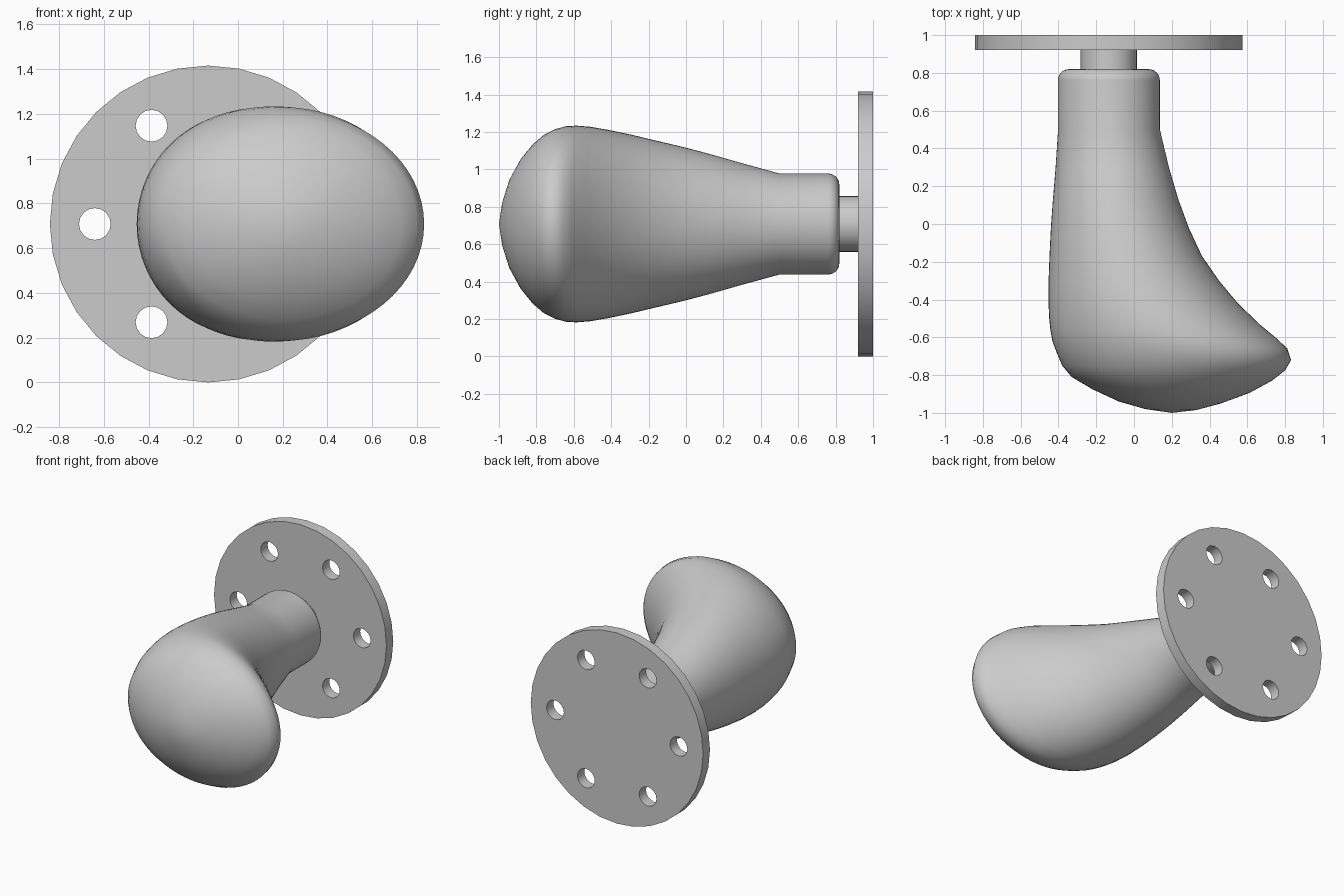
import bpy, bmesh, math
from mathutils import Matrix, Vector

if "Cube" in bpy.data.objects:
    bpy.data.objects.remove(bpy.data.objects["Cube"])

CX, CZ = -0.133, 0.708   # axis of the mounting plate and neck

grey = bpy.data.materials.new("satin_grey")
grey.diffuse_color = (0.6, 0.6, 0.6, 1)
grey.use_nodes = True
grey.node_tree.nodes["Principled BSDF"].inputs["Base Color"].default_value = grey.diffuse_color


def add_cylinder(bm, x, z, y0, y1, r, sides):
    m = Matrix.Translation((x, (y0 + y1) / 2, z)) @ Matrix.Rotation(math.pi / 2, 4, 'X')
    bmesh.ops.create_cone(bm, cap_ends=True, segments=sides, radius1=r, radius2=r,
                          depth=y1 - y0, matrix=m)


def make_object(name, bm):
    bmesh.ops.recalc_face_normals(bm, faces=bm.faces)
    mesh = bpy.data.meshes.new(name)
    bm.to_mesh(mesh)
    bm.free()
    mesh.materials.append(grey)
    ob = bpy.data.objects.new(name, mesh)
    bpy.context.collection.objects.link(ob)
    return ob


def smooth(ob, angle=35):
    bpy.ops.object.select_all(action='DESELECT')
    ob.select_set(True)
    bpy.context.view_layer.objects.active = ob
    bpy.ops.object.shade_smooth_by_angle(angle=math.radians(angle))


# Mounting plate with six screw holes
bm = bmesh.new()
add_cylinder(bm, CX, CZ, 0.92, 1.0, 0.708, 32)
plate = make_object("mounting_plate", bm)

bm = bmesh.new()
for i in range(6):
    a = math.radians(60 * i)
    add_cylinder(bm, CX + 0.507 * math.cos(a), CZ + 0.507 * math.sin(a), 0.85, 1.07, 0.071, 16)
cutter = make_object("screw_hole_cutter", bm)
cutter.hide_render = True

mod = plate.modifiers.new("screw_holes", 'BOOLEAN')
mod.operation = 'DIFFERENCE'
mod.solver = 'EXACT'
mod.object = cutter
bpy.context.view_layer.objects.active = plate
bpy.ops.object.modifier_apply(modifier=mod.name)
bpy.data.objects.remove(cutter)
smooth(plate)

# Spindle between plate and knob
bm = bmesh.new()
add_cylinder(bm, CX, CZ, 0.80, 0.93, 0.149, 32)
smooth(make_object("spindle", bm))

# Knob: elliptical rings (left x, left y, right x, right y, half height)
rings = []
for k in range(7):   # rounded shoulder of the neck
    a = math.radians(15 * k)
    r = 0.21 + 0.06 * math.sin(a)
    y = 0.76 + 0.06 * math.cos(a)
    rings.append((CX - r, y, CX + r, y, r))
rings += [
    (-.402, .50, .137, .50, .27),
    (-.415, .30, .185, .30, .325),
    (-.430, .12, .235, .13, .375),
    (-.440, -.02, .290, -.02, .413),
    (-.447, -.16, .360, -.17, .447),
    (-.452, -.29, .450, -.30, .478),
    (-.453, -.40, .550, -.42, .502),
    (-.450, -.49, .670, -.535, .520),
    (-.443, -.56, .760, -.61, .526),
    (-.432, -.62, .812, -.66, .523),
    (-.410, -.68, .832, -.72, .507),
    (-.380, -.75, .800, -.775, .475),
    (-.330, -.81, .730, -.83, .425),
    (-.220, -.875, .610, -.895, .345),
    (-.080, -.94, .460, -.95, .235),
    (.060, -.98, .330, -.985, .115),
]
SIDES = 64
bm = bmesh.new()
loops = []
for xl, yl, xr, yr, h in rings:
    mid = Vector(((xl + xr) / 2, (yl + yr) / 2, CZ))
    half = Vector(((xr - xl) / 2, (yr - yl) / 2, 0))
    loops.append([bm.verts.new(mid + half * math.cos(t) + Vector((0, 0, h * math.sin(t))))
                  for t in (2 * math.pi * i / SIDES for i in range(SIDES))])
for a, b in zip(loops, loops[1:]):
    for i in range(SIDES):
        j = (i + 1) % SIDES
        bm.faces.new((a[i], a[j], b[j], b[i]))
bm.faces.new(loops[0])
tip = bm.verts.new((0.2, -1.0, CZ))
for i in range(SIDES):
    bm.faces.new((loops[-1][i], loops[-1][(i + 1) % SIDES], tip))
smooth(make_object("knob", bm), 50)
